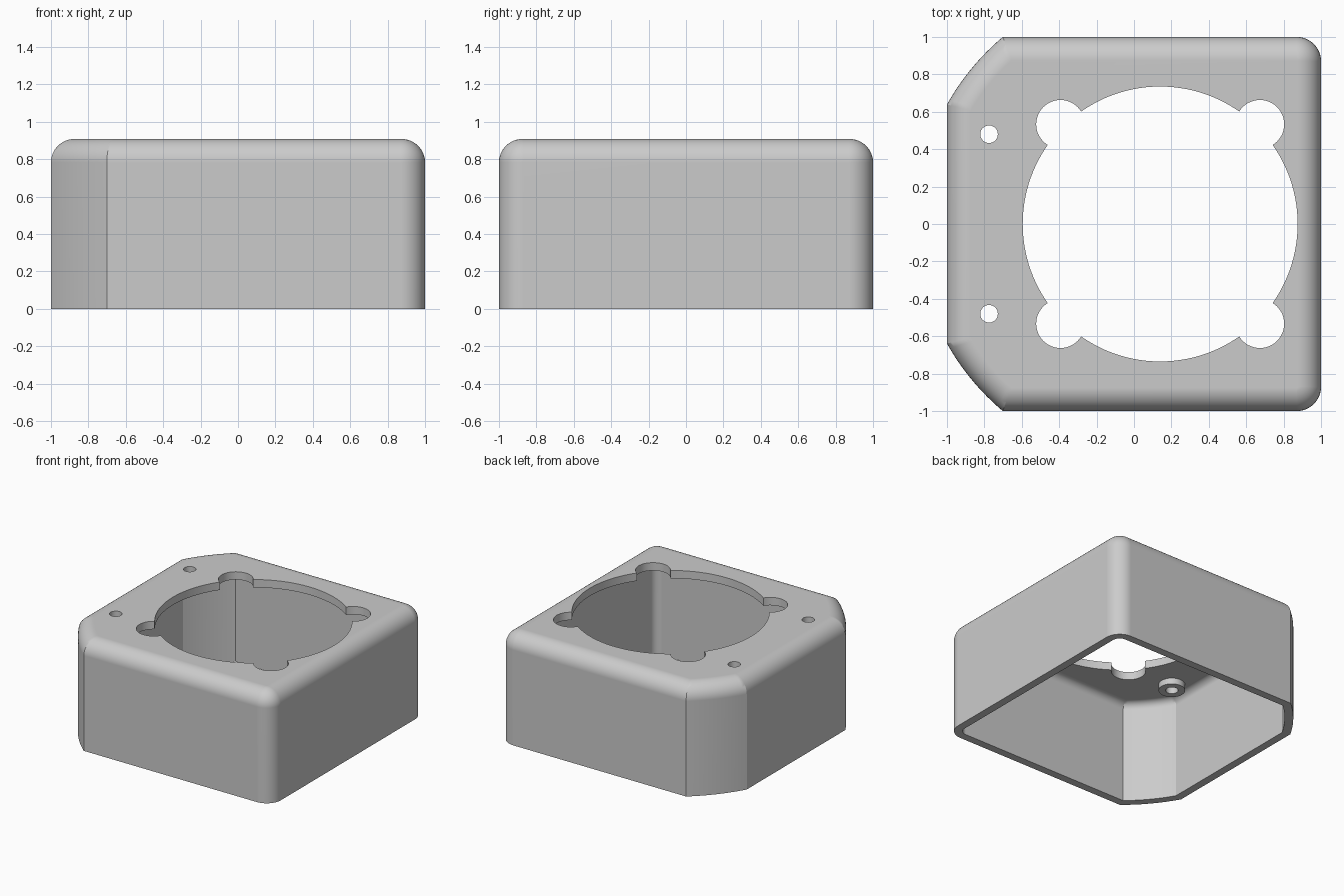
import bpy, bmesh, math

if "Cube" in bpy.data.objects:
    bpy.data.objects.remove(bpy.data.objects["Cube"])

HEIGHT = 0.908      # overall height
WALL = 0.065        # shell thickness
FILLET = 0.125      # rounding of the top edge
CORNER = 0.13       # rounding of the two upright corners
CX = 0.14           # centre of the opening and of the curved corner cuts
ARC = 1.307         # radius of the curved corner cuts

grey = bpy.data.materials.new("plain grey")
grey.use_nodes = True
grey.diffuse_color = (0.6, 0.6, 0.6, 1)
grey.node_tree.nodes["Principled BSDF"].inputs["Base Color"].default_value = (0.6, 0.6, 0.6, 1)


def outline(d):
    """Plan outline moved inward by d, counter-clockwise."""
    h, r, big = 1 - d, CORNER - d, ARC - d
    c = 1 - CORNER
    half = []
    for i in range(13):                                   # rounded corner
        a = math.pi / 2 * i / 12
        half.append((c + r * math.cos(a), c + r * math.sin(a)))
    start = math.pi - math.asin(h / big)
    end = math.acos((-h - CX) / big)
    for i in range(17):                                   # curved corner cut
        a = start + (end - start) * i / 16
        half.append((CX + big * math.cos(a), big * math.sin(a)))
    return half + [(x, -y) for x, y in reversed(half)]


def new_object(name, bm):
    bmesh.ops.recalc_face_normals(bm, faces=bm.faces)
    mesh = bpy.data.meshes.new(name)
    bm.to_mesh(mesh)
    bm.free()
    mesh.materials.append(grey)
    obj = bpy.data.objects.new(name, mesh)
    bpy.context.collection.objects.link(obj)
    return obj


def cylinder(name, x, y, radius, low, high, sides):
    bm = bmesh.new()
    bmesh.ops.create_cone(bm, cap_ends=True, segments=sides, radius1=radius,
                          radius2=radius, depth=high - low)
    bmesh.ops.translate(bm, verts=bm.verts, vec=(x, y, (low + high) / 2))
    return new_object(name, bm)


def combine(target, tool, operation):
    mod = target.modifiers.new(tool.name, "BOOLEAN")
    mod.operation, mod.solver, mod.object = operation, "EXACT", tool
    bpy.context.view_layer.objects.active = target
    bpy.ops.object.modifier_apply(modifier=mod.name)
    bpy.data.objects.remove(tool)


# Hollow housing: sections from the inner ceiling, down, round the rim and up
def dome(d):
    """Sections from the base up over the rounded top edge."""
    r = FILLET - d
    steps = [math.pi / 2 * i / 10 for i in range(11)]
    return [(d, 0)] + [(FILLET - r * math.cos(a), HEIGHT - FILLET + r * math.sin(a))
                       for a in steps]


bm = bmesh.new()
loops = [[bm.verts.new((x, y, z)) for x, y in outline(d)]
         for d, z in dome(WALL)[::-1] + dome(0)]
for low, high in zip(loops, loops[1:]):
    for i in range(len(low)):
        j = (i + 1) % len(low)
        bm.faces.new((low[i], low[j], high[j], high[i]))
bm.faces.new(loops[0])
bm.faces.new(loops[-1])
housing = new_object("housing", bm)

# Screw bosses under the top plate, with through holes
ceiling = HEIGHT - WALL
for side in (1, -1):
    combine(housing, cylinder("screw_boss", -0.775, side * 0.48, 0.1,
                              ceiling - 0.05, ceiling + 0.02, 48), "UNION")
    combine(housing, cylinder("screw_hole", -0.775, side * 0.48, 0.047, 0.6, 1.1, 32),
            "DIFFERENCE")

# Large round opening with four corner notches
combine(housing, cylinder("opening", CX, 0, 0.735, 0.6, 1.1, 128), "DIFFERENCE")
for sx in (1, -1):
    for sy in (1, -1):
        combine(housing, cylinder("notch", CX + sx * 0.533, sy * 0.533, 0.13, 0.6, 1.1, 48),
                "DIFFERENCE")

# Smooth shading with crisp edges
bpy.ops.object.select_all(action="DESELECT")
housing.select_set(True)
bpy.context.view_layer.objects.active = housing
bpy.ops.object.shade_smooth_by_angle(angle=math.radians(24))
weighted = housing.modifiers.new("weighted_normals", "WEIGHTED_NORMAL")
weighted.keep_sharp = True
